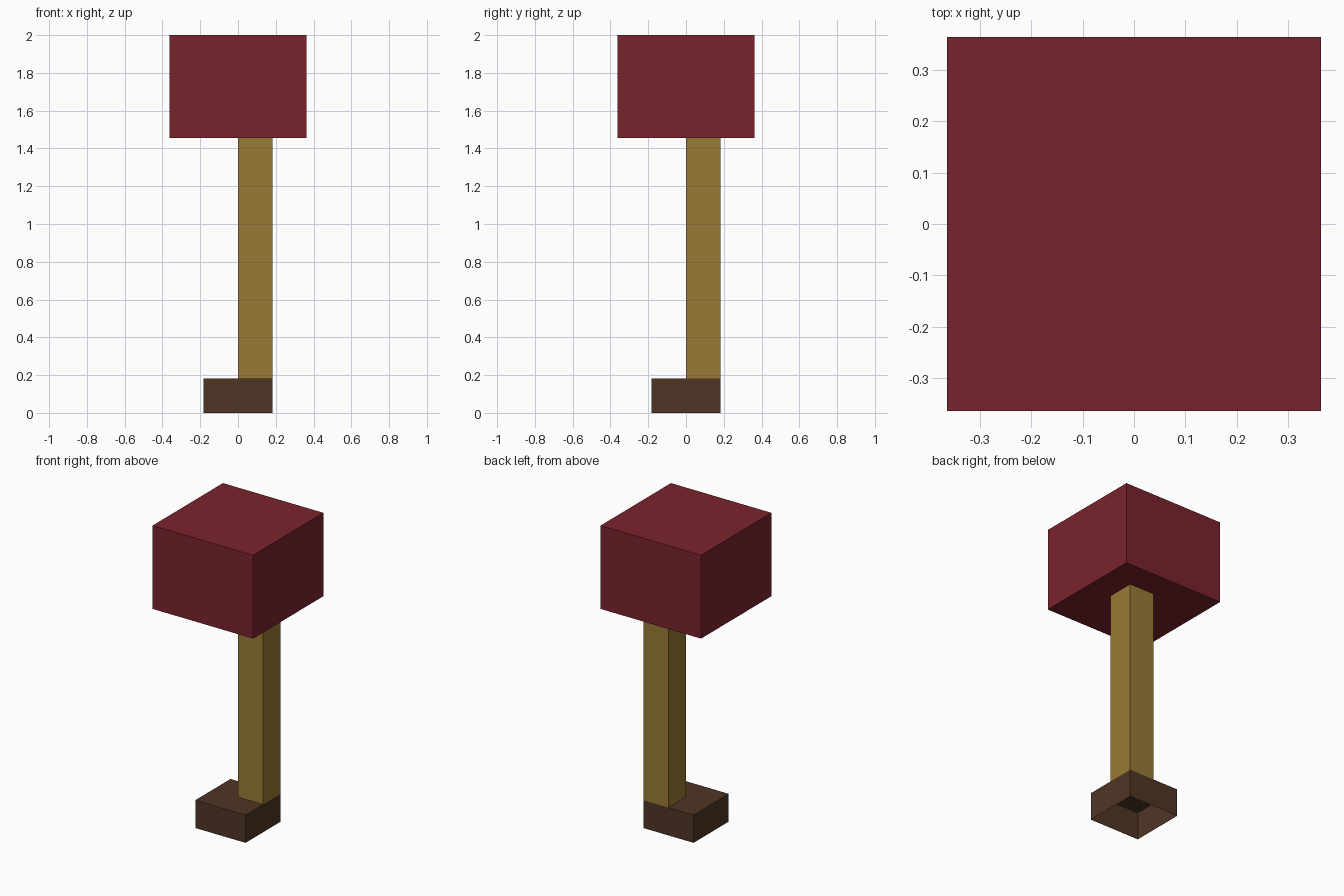
import bpy, bmesh

if "Cube" in bpy.data.objects:
    bpy.data.objects.remove(bpy.data.objects["Cube"])

U = 2 / 11  # the model sits on a grid of 11 units in height


def material(name, rgb):
    m = bpy.data.materials.new(name)
    lin = [((c / 255 + 0.055) / 1.055) ** 2.4 for c in rgb]
    m.diffuse_color = (*lin, 1)
    m.use_nodes = True
    m.node_tree.nodes["Principled BSDF"].inputs["Base Color"].default_value = m.diffuse_color
    return m


def box(name, lo, hi, mat, open_bottom=False):
    """Box between two corners given in grid units."""
    bm = bmesh.new()
    bmesh.ops.create_cube(bm, size=1)
    for v in bm.verts:
        v.co = [(h if c > 0 else l) * U for c, l, h in zip(v.co, lo, hi)]
    bm.normal_update()
    if open_bottom:
        down = [f for f in bm.faces if f.normal.z < -0.5]
        bmesh.ops.delete(bm, geom=down, context='FACES_ONLY')
    mesh = bpy.data.meshes.new(name)
    bm.to_mesh(mesh)
    bm.free()
    mesh.materials.append(mat)
    obj = bpy.data.objects.new(name, mesh)
    bpy.context.collection.objects.link(obj)
    return obj


red = material("dark red", (122, 35, 45))
gold = material("ochre", (153, 122, 53))
brown = material("dark brown", (80, 53, 37))

# Hollow foot, off-centre post on its back right quarter, large block on top
box("base", (-1, -1, 0), (1, 1, 1), brown, open_bottom=True)
box("post", (0, 0, 1), (1, 1, 8), gold)
box("shade", (-2, -2, 8), (2, 2, 11), red)
